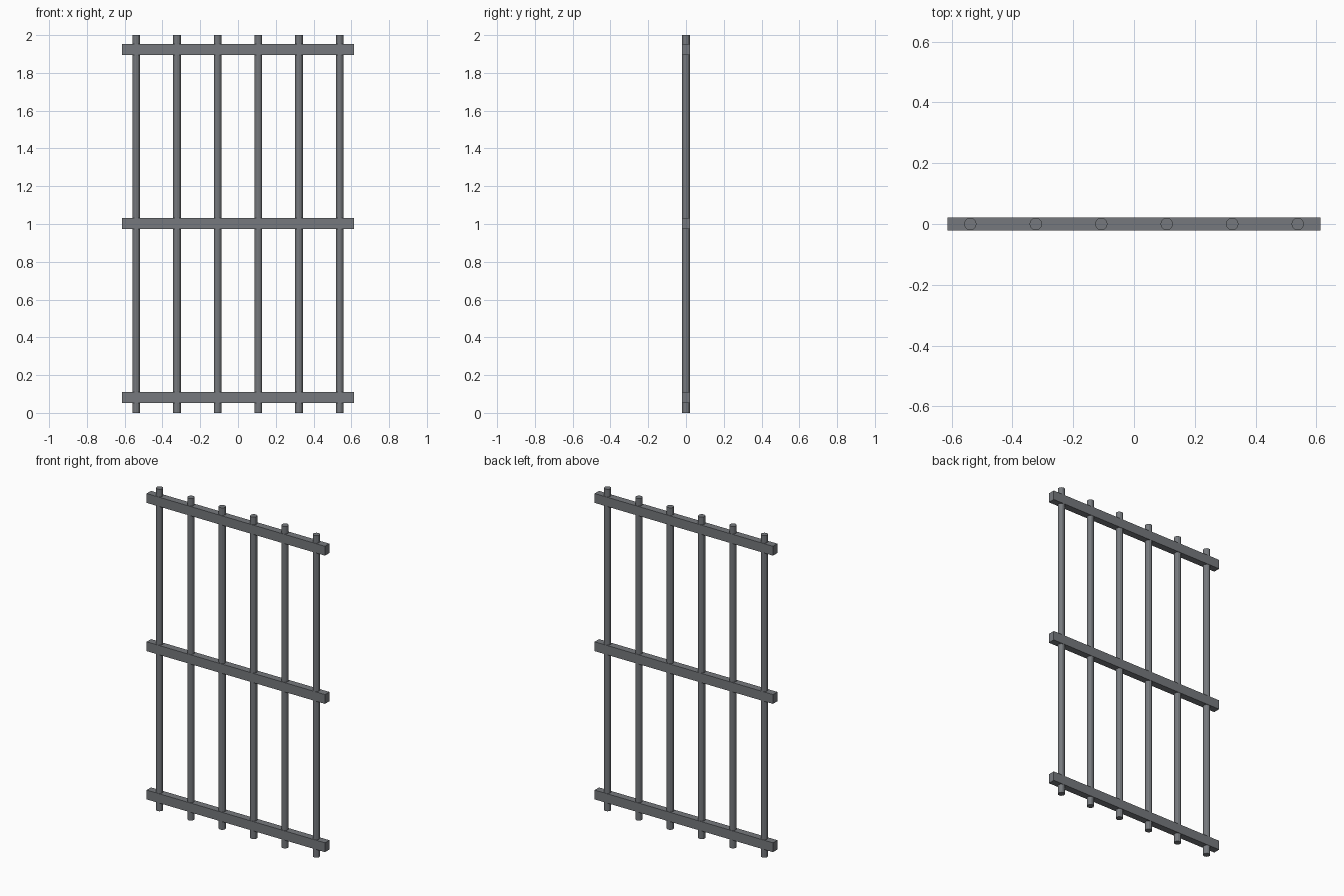
import bpy

cube = bpy.data.objects.get("Cube")
if cube:
    bpy.data.objects.remove(cube, do_unlink=True)

# Dark iron used for the whole grille
iron = bpy.data.materials.new("dark_iron")
iron.use_nodes = True
color = (0.18, 0.19, 0.205, 1)
iron.diffuse_color = color
iron.node_tree.nodes["Principled BSDF"].inputs["Base Color"].default_value = color

BAR_COUNT = 6
BAR_SPACING = 0.2155
BAR_RADIUS = 0.0205
RAIL_SIZE = (1.226, 0.043, 0.058)


def finish(name):
    obj = bpy.context.object
    obj.name = name
    obj.data.materials.append(iron)
    return obj


# Upright round bars
for i in range(BAR_COUNT):
    x = (i - (BAR_COUNT - 1) / 2) * BAR_SPACING
    bpy.ops.mesh.primitive_cylinder_add(
        vertices=12, radius=BAR_RADIUS, depth=2, location=(x, 0, 1))
    finish(f"upright_bar_{i + 1}")

# Horizontal square rails
for name, z in (("bottom_rail", 0.082), ("middle_rail", 1.003), ("top_rail", 1.924)):
    bpy.ops.mesh.primitive_cube_add(size=1, location=(0, 0, z))
    rail = finish(name)
    rail.scale = RAIL_SIZE
    bpy.ops.object.transform_apply(location=False, rotation=False, scale=True)
